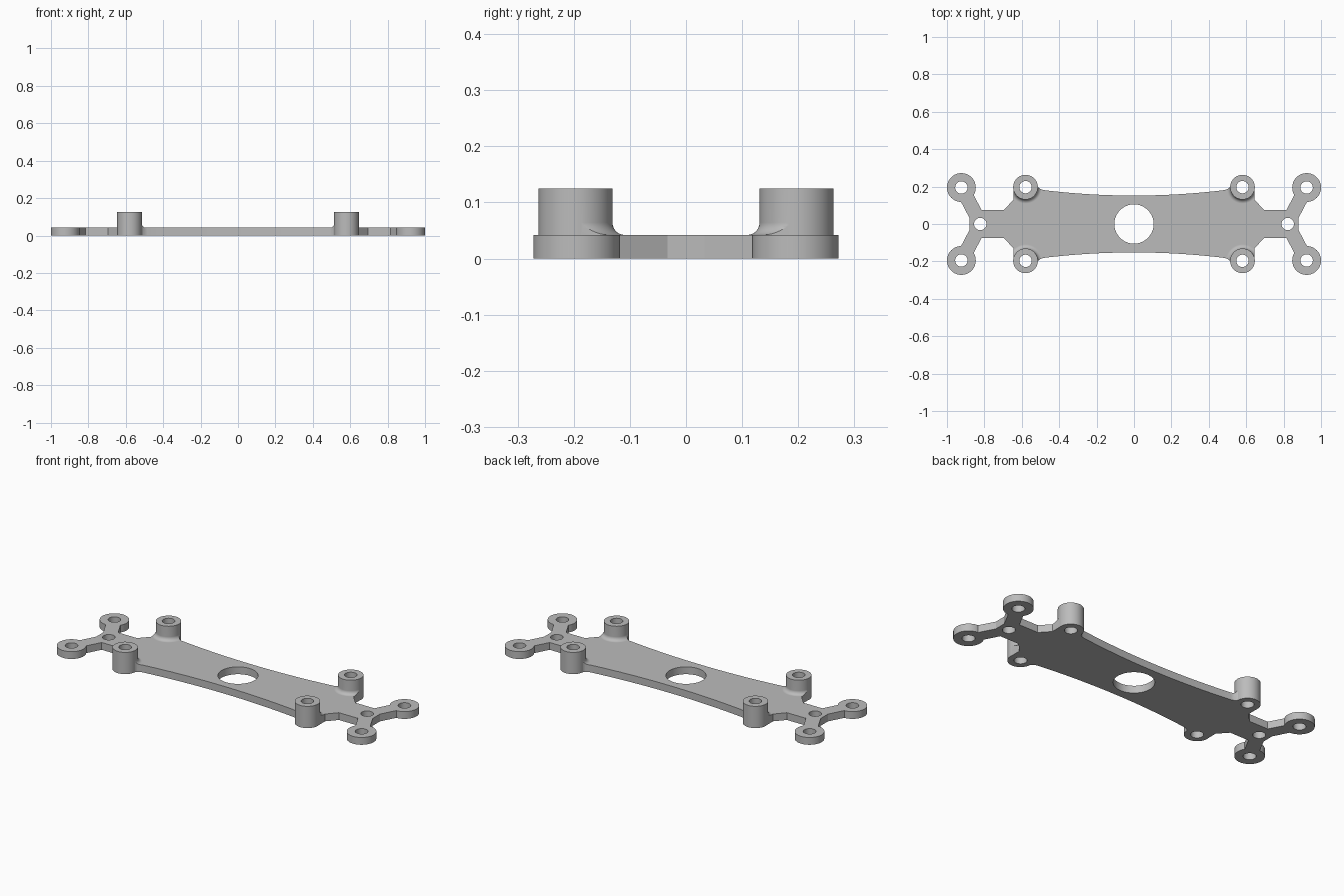
import bpy, bmesh, math

if "Cube" in bpy.data.objects:
    bpy.data.objects.remove(bpy.data.objects["Cube"], do_unlink=True)

THICK, POST_TOP = 0.042, 0.125
POST_R, RING_R, BORE_R, CENTRE_R = 0.066, 0.077, 0.033, 0.105
FILLET = 0.022
POST, RING, HUB = (0.58, 0.197), (0.923, 0.195), (0.822, 0)

grey = bpy.data.materials.new("plain grey")
grey.use_nodes = True
grey.diffuse_color = (0.5, 0.5, 0.5, 1)
grey.node_tree.nodes["Principled BSDF"].inputs["Base Color"].default_value = (0.5, 0.5, 0.5, 1)


def make_object(name, bm):
    bmesh.ops.recalc_face_normals(bm, faces=bm.faces)
    mesh = bpy.data.meshes.new(name)
    bm.to_mesh(mesh)
    bm.free()
    mesh.materials.append(grey)
    obj = bpy.data.objects.new(name, mesh)
    bpy.context.collection.objects.link(obj)
    return obj


def prism(name, outline, z0, z1):
    bm = bmesh.new()
    face = bm.faces.new([bm.verts.new((x, y, z0)) for x, y in outline])
    top = bmesh.ops.extrude_face_region(bm, geom=[face])["geom"]
    bmesh.ops.translate(bm, vec=(0, 0, z1 - z0),
                        verts=[v for v in top if isinstance(v, bmesh.types.BMVert)])
    return make_object(name, bm)


def cylinder(name, centre, radius, z0, z1, sides=64):
    step = math.tau / sides
    return prism(name, [(centre[0] + radius * math.cos(i * step),
                         centre[1] + radius * math.sin(i * step)) for i in range(sides)], z0, z1)


def collar(name, centre, sides=64):
    # Concave fillet ring around a post foot
    outer = POST_R + FILLET
    profile = [(0.05, 0.03), (outer, 0.03)]
    for i in range(8):
        a = i / 7 * math.pi / 2
        profile.append((outer - FILLET * math.sin(a), THICK + FILLET * (1 - math.cos(a))))
    profile.append((0.05, THICK + FILLET))
    bm = bmesh.new()
    rows = []
    for i in range(sides):
        a = math.tau * i / sides
        rows.append([bm.verts.new((centre[0] + r * math.cos(a), centre[1] + r * math.sin(a), z))
                     for r, z in profile])
    n = len(profile)
    for i in range(sides):
        p, q = rows[i], rows[(i + 1) % sides]
        for j in range(n):
            k = (j + 1) % n
            bm.faces.new((p[j], q[j], q[k], p[k]))
    return make_object(name, bm)


def boolean(target, tool, operation):
    mod = target.modifiers.new(operation, 'BOOLEAN')
    mod.operation, mod.solver, mod.object = operation, 'EXACT', tool
    with bpy.context.temp_override(object=target, active_object=target):
        bpy.ops.object.modifier_apply(modifier=mod.name)
    bpy.data.objects.remove(tool, do_unlink=True)


def corners(point):
    return [(sx * point[0], sy * point[1]) for sx in (-1, 1) for sy in (-1, 1)]


# Quarter outline: bowed side, flare into the post, waist, forked arm
quarter = [(x, 0.152 + 0.125 * x * x) for x in (0.04 + 0.0445 * i for i in range(11))]
quarter += [(0.498, 0.186), (0.51, 0.194), (0.517, 0.206), (0.523, 0.225), POST,
            (0.645, 0.195), (0.645, 0.13), (0.695, 0.075), (0.815, 0.075),
            (0.87, 0.179), (0.94, 0.147), (0.88, 0.033)]
right_half = quarter + [(x, -y) for x, y in reversed(quarter)]
outline = right_half + [(-x, y) for x, y in reversed(right_half)]

bracket = prism("bracket_plate", outline, 0, THICK)

# Posts with foot fillets trimmed to the plate edge
for c in corners(POST):
    foot = collar("post_fillet", c)
    boolean(foot, prism("trim", outline, -0.05, 0.3), 'INTERSECT')
    boolean(bracket, foot, 'UNION')
    boolean(bracket, cylinder("post", c, POST_R, 0, POST_TOP), 'UNION')

# Eyelets at the arm tips
for c in corners(RING):
    boolean(bracket, cylinder("eyelet", c, RING_R, 0, THICK), 'UNION')

# Bores and the central opening
for c in corners(POST) + corners(RING) + [HUB, (-HUB[0], 0)]:
    boolean(bracket, cylinder("bore", c, BORE_R, -0.1, 0.3, 40), 'DIFFERENCE')
boolean(bracket, cylinder("centre_opening", (0, 0), CENTRE_R, -0.1, 0.3), 'DIFFERENCE')

# Smooth the round walls and keep the flats flat
bpy.ops.object.select_all(action='DESELECT')
bracket.select_set(True)
bpy.context.view_layer.objects.active = bracket
bpy.ops.object.shade_smooth_by_angle(angle=math.radians(25))
weighted = bracket.modifiers.new("flat_normals", 'WEIGHTED_NORMAL')
weighted.keep_sharp = True
